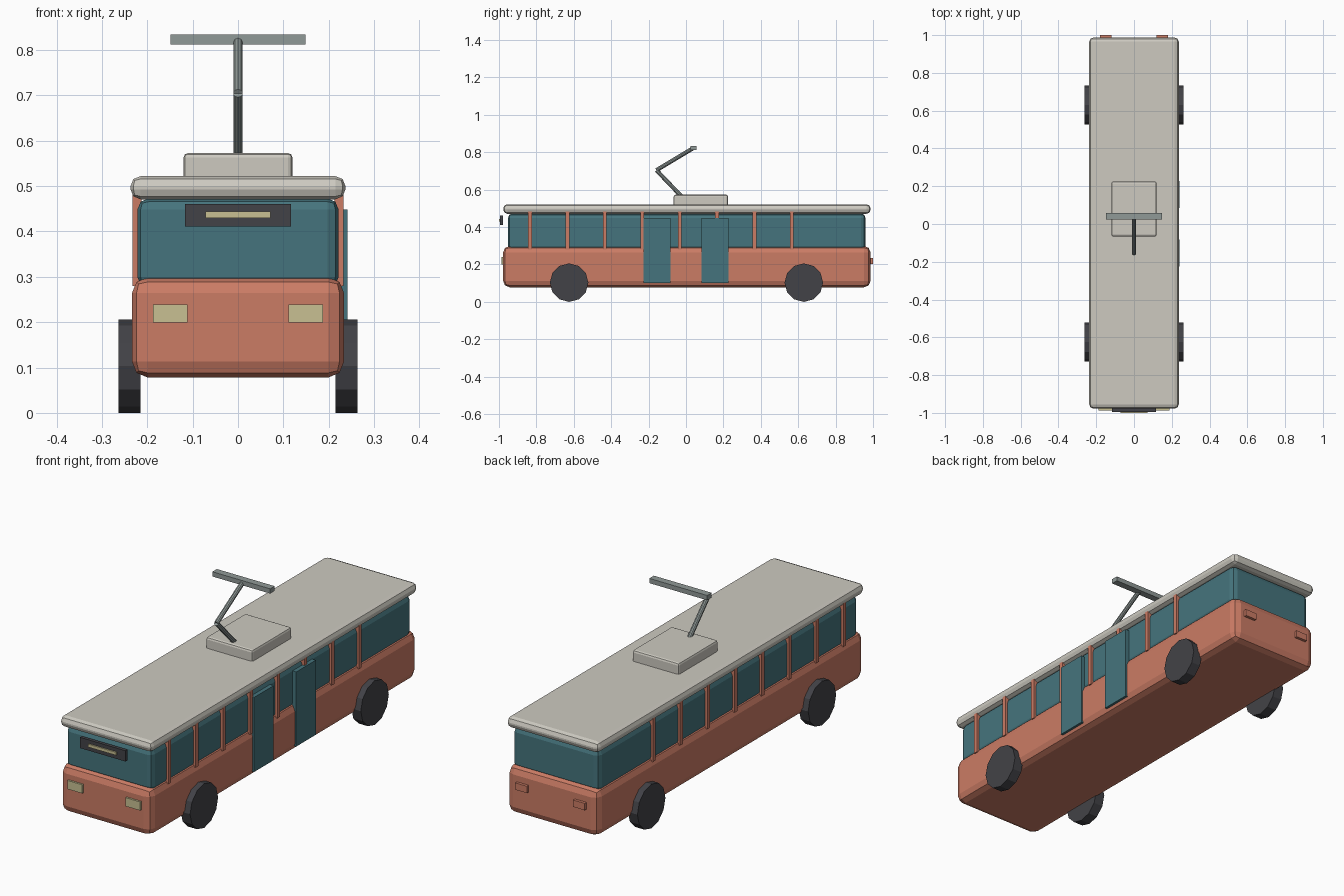
import bpy
import bmesh
from math import pi
from mathutils import Vector

if "Cube" in bpy.data.objects:
    bpy.data.objects.remove(bpy.data.objects["Cube"])


def material(name, r, g, b):
    m = bpy.data.materials.new(name)
    m.use_nodes = True
    m.diffuse_color = (r, g, b, 1)
    m.node_tree.nodes["Principled BSDF"].inputs["Base Color"].default_value = (r, g, b, 1)
    return m


coral = material("coral paint", 0.60, 0.20, 0.13)
teal = material("teal glass", 0.06, 0.175, 0.205)
cream = material("roof cream", 0.61, 0.59, 0.53)
dark = material("dark rubber", 0.055, 0.055, 0.063)
lamp = material("pale yellow lamp", 0.58, 0.53, 0.29)
steel = material("grey steel", 0.28, 0.32, 0.31)


def finish(name, bm, mat):
    mesh = bpy.data.meshes.new(name)
    bm.to_mesh(mesh)
    bm.free()
    mesh.materials.append(mat)
    ob = bpy.data.objects.new(name, mesh)
    bpy.context.collection.objects.link(ob)
    return ob


def box(name, mat, xs, ys, zs, bevel=0, segments=2):
    """Box between coordinate limits, with optional rounded edges."""
    bm = bmesh.new()
    bmesh.ops.create_cube(bm, size=1)
    limits = (xs, ys, zs)
    for v in bm.verts:
        v.co = [lim[0] if c < 0 else lim[1] for c, lim in zip(v.co, limits)]
    ob = finish(name, bm, mat)
    if bevel:
        mod = ob.modifiers.new("rounded edges", "BEVEL")
        mod.width, mod.segments = bevel, segments
    return ob


def rod(name, mat, start, end, radius, sides):
    """Closed cylinder between two points."""
    a, b = Vector(start), Vector(end)
    bm = bmesh.new()
    bmesh.ops.create_cone(bm, cap_ends=True, segments=sides, radius1=radius,
                          radius2=radius, depth=(b - a).length)
    turn = Vector((0, 0, 1)).rotation_difference(b - a)
    for v in bm.verts:
        v.co = turn @ v.co + (a + b) / 2
    return finish(name, bm, mat)


# Main shell: lower body, window band, roof and roof equipment box
box("lower_body", coral, (-0.234, 0.234), (-0.978, 0.987), (0.078, 0.299), 0.035)
box("window_band", teal, (-0.222, 0.222), (-0.952, 0.96), (0.275, 0.473), 0.025)
box("roof", cream, (-0.237, 0.237), (-0.977, 0.987), (0.471, 0.522), 0.022)
box("roof_unit", cream, (-0.12, 0.12), (-0.066, 0.225), (0.51, 0.573), 0.01)

# Window posts and wheels on both sides
for side, label in ((1, "left"), (-1, "right")):
    for i in range(8):
        y = -0.834 + 0.2 * i
        box(f"window_post_{label}_{i + 1}", coral, sorted((side * 0.213, side * 0.233)),
            (y - 0.01, y + 0.01), (0.28, 0.483))
    for end, y in (("front", -0.625), ("rear", 0.63)):
        rod(f"{end}_{label}_wheel", dark, (side * 0.215, y, 0.103),
            (side * 0.263, y, 0.103), 0.103, 12)

# Doors on the left side only
for label, y in (("front", -0.154), ("middle", 0.156)):
    box(label + "_door", teal, (0.215, 0.241), (y - 0.072, y + 0.072), (0.102, 0.449))

# Head lamps and tail lamps
for side, label in ((1, "left"), (-1, "right")):
    x = 0.149 * side
    box(label + "_head_lamp", lamp, (x - 0.038, x + 0.038), (-0.987, -0.97), (0.199, 0.239))
    box(label + "_tail_lamp", coral, (x - 0.03, x + 0.03), (0.975, 1.0), (0.203, 0.235))

# Destination board with a lit strip
box("destination_board", dark, (-0.117, 0.117), (-0.994, -0.978), (0.411, 0.461))
box("destination_strip", lamp, (-0.072, 0.072), (-1.0, -0.992), (0.43, 0.444))

# Folding current collector
knee = (0, -0.158, 0.704)
rod("collector_lower_arm", steel, (0, -0.022, 0.562), knee, 0.011, 10)
rod("collector_upper_arm", steel, knee, (0, 0.038, 0.822), 0.011, 10)
box("collector_bar", steel, (-0.149, 0.149), (0.024, 0.057), (0.812, 0.834))
